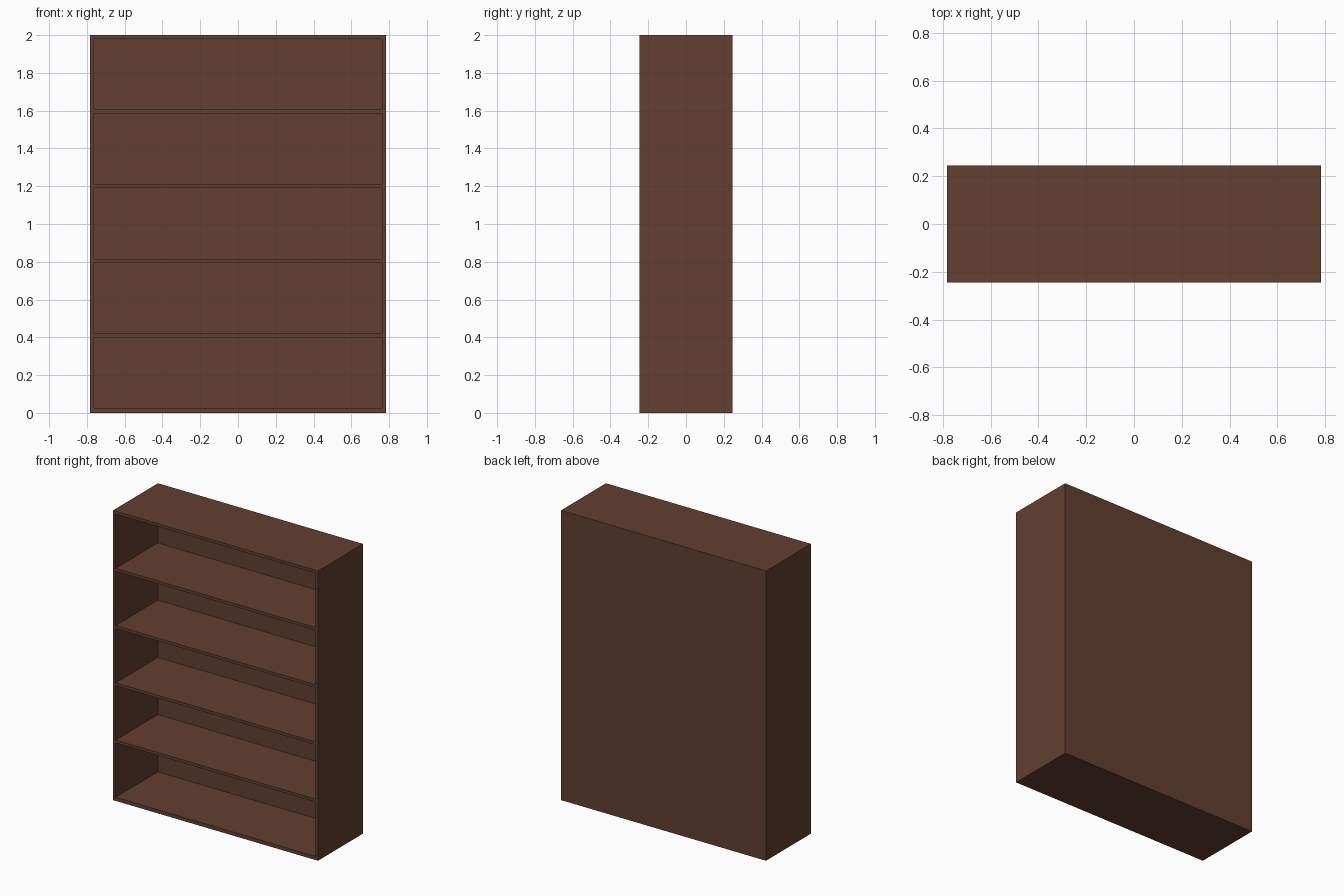
import bpy

if "Cube" in bpy.data.objects:
    bpy.data.objects.remove(bpy.data.objects["Cube"])

W, D, H = 1.565, 0.49, 2.0      # overall size
T = 0.02                        # board thickness
BACK = 0.03                     # back panel thickness
PITCH = 0.395                   # shelf spacing

wood = bpy.data.materials.new("dark_wood")
wood.diffuse_color = (0.125, 0.05, 0.03, 1)
wood.use_nodes = True
wood.node_tree.nodes["Principled BSDF"].inputs["Base Color"].default_value = wood.diffuse_color


def board(name, x0, x1, y0, y1, z0, z1):
    bpy.ops.mesh.primitive_cube_add(
        size=1, location=((x0 + x1) / 2, (y0 + y1) / 2, (z0 + z1) / 2))
    ob = bpy.context.object
    ob.name = name
    ob.scale = (x1 - x0, y1 - y0, z1 - z0)
    bpy.ops.object.transform_apply(location=False, rotation=False, scale=True)
    ob.data.materials.append(wood)


x, y = W / 2, D / 2
xi = x - T

# Outer case
board("left_side", -x, -xi, -y, y, 0, H)
board("right_side", xi, x, -y, y, 0, H)
board("top_panel", -xi, xi, -y, y, H - T, H)
board("bottom_panel", -xi, xi, -y, y, 0, H - 5 * PITCH)
board("back_panel", -xi, xi, y - BACK, y, H - 5 * PITCH, H - T)

# Four evenly spaced shelves
for i in range(1, 5):
    top = H - i * PITCH
    board(f"shelf_{5 - i}", -xi, xi, -y, y - BACK, top - T, top)
